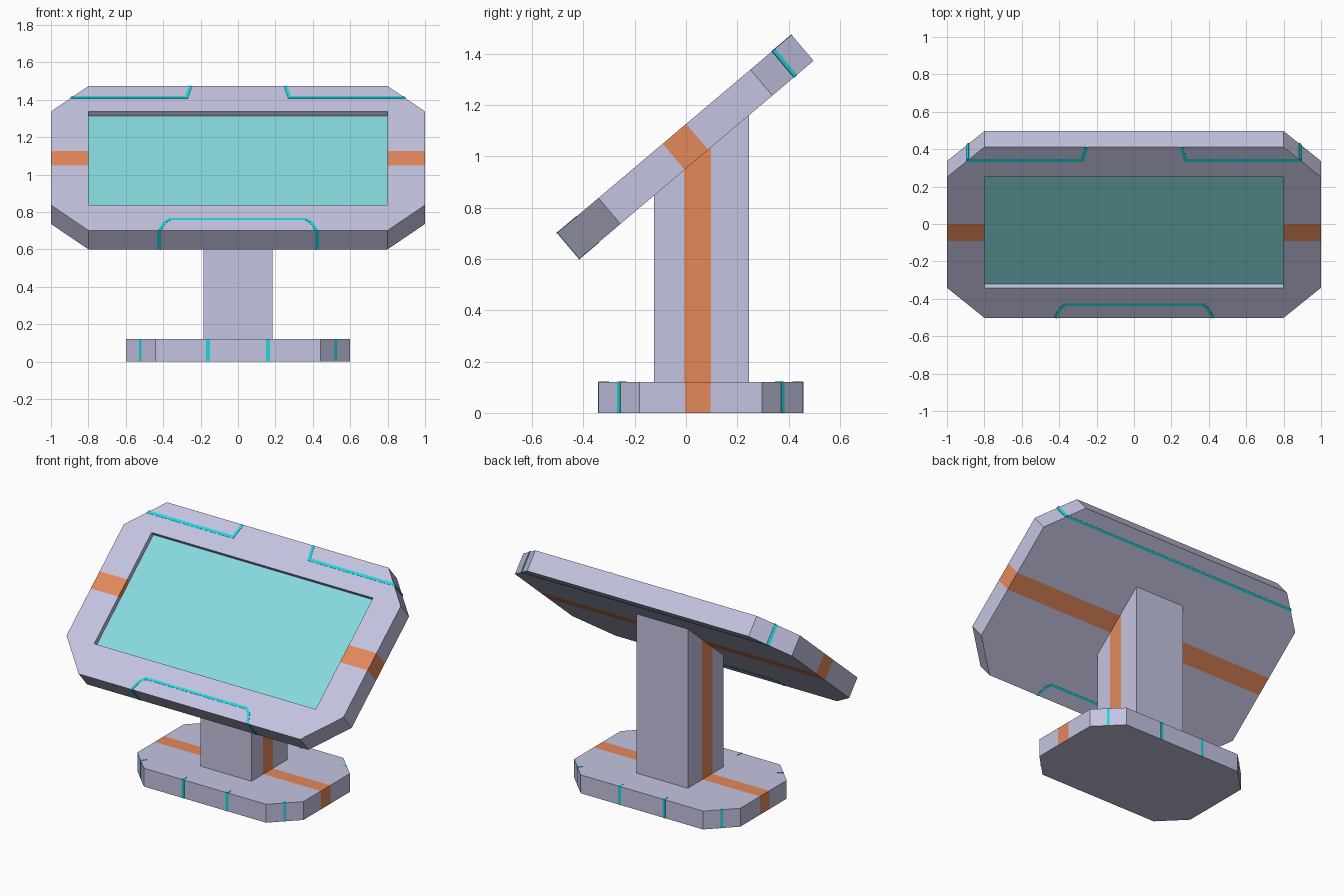
import bpy, bmesh, math
from mathutils import Matrix, Vector

if "Cube" in bpy.data.objects:
    bpy.data.objects.remove(bpy.data.objects["Cube"])


def material(name, rgb):
    m = bpy.data.materials.new(name)
    m.diffuse_color = (*rgb, 1)
    m.use_nodes = True
    m.node_tree.nodes["Principled BSDF"].inputs["Base Color"].default_value = m.diffuse_color
    return m


LAVENDER = material("lavender grey", (0.55, 0.55, 0.75))
ORANGE = material("orange", (0.77, 0.25, 0.105))
CYAN = material("bright cyan", (0.013, 0.68, 0.74))
GLASS = material("pale cyan", (0.24, 0.70, 0.74))


def frame(origin, xa, ya):
    """Matrix whose local z axis is xa cross ya."""
    xa, ya = Vector(xa).normalized(), Vector(ya).normalized()
    m = Matrix((xa, ya, xa.cross(ya))).transposed().to_4x4()
    m.translation = origin
    return m


def prism_mesh(pts, z0, z1, cuts=()):
    """Extrude an outline from z0 to z1, then slice it at (axis, value) cuts."""
    bm = bmesh.new()
    lo = [bm.verts.new((x, y, z0)) for x, y in pts]
    hi = [bm.verts.new((x, y, z1)) for x, y in pts]
    bm.faces.new(lo[::-1])
    bm.faces.new(hi)
    for i in range(len(pts)):
        j = (i + 1) % len(pts)
        bm.faces.new((lo[i], lo[j], hi[j], hi[i]))
    for axis, value in cuts:
        co, no = Vector((0, 0, 0)), Vector((0, 0, 0))
        co[axis], no[axis] = value, 1
        bmesh.ops.bisect_plane(bm, geom=bm.verts[:] + bm.edges[:] + bm.faces[:],
                               dist=1e-5, plane_co=co, plane_no=no)
    return bm


def finish(name, bm, mats, matrix=Matrix(), rule=None):
    bmesh.ops.recalc_face_normals(bm, faces=bm.faces[:])
    if rule:
        for f in bm.faces:
            f.material_index = rule(f.calc_center_median(), f.normal)
    bm.transform(matrix)
    me = bpy.data.meshes.new(name)
    bm.to_mesh(me)
    bm.free()
    for m in mats:
        me.materials.append(m)
    ob = bpy.data.objects.new(name, me)
    bpy.context.collection.objects.link(ob)
    return ob


def octagon(hx, hy, cx, cy, y0=0):
    return [(hx, y0 - hy + cy), (hx, y0 + hy - cy), (hx - cx, y0 + hy), (cx - hx, y0 + hy),
            (-hx, y0 + hy - cy), (-hx, y0 - hy + cy), (cx - hx, y0 - hy), (hx - cx, y0 - hy)]


def ribbon(name, path, width, matrix):
    """Thin painted line following a 2D path on the local xy plane."""
    p = [Vector(q) for q in path]
    left, right = [], []
    for i, q in enumerate(p):
        dirs = [(p[k + 1] - p[k]).normalized() for k in (i - 1, i) if 0 <= k < len(p) - 1]
        t = sum(dirs, Vector((0, 0))).normalized()
        n = Vector((-t.y, t.x)) * (width / 2 / t.dot(dirs[0]))
        left.append(q + n)
        right.append(q - n)
    finish(name, prism_mesh(left + right[::-1], -0.002, 0.002), [CYAN], matrix)


# Tilted display panel, local axes: x, v up the slope, n out of the screen
A = math.radians(40.2)
HV, CV, TH, BAND = 0.5975, 0.21, 0.1325, 0.06
RIM = HV - CV
PANEL = frame((0, -0.045, 1.0875), (1, 0, 0), (0, math.cos(A), math.sin(A)))
bm = prism_mesh(octagon(1, HV, 0.2, CV), -TH, 0,
                [(0, -0.8), (0, 0.8), (1, -RIM), (1, RIM), (1, -BAND), (1, BAND)])

# Recess for the screen
hole = [f for f in bm.faces if f.calc_center_median().z > -1e-4
        and abs(f.calc_center_median().x) < 0.79 and abs(f.calc_center_median().y) < RIM - 0.01]
bmesh.ops.delete(bm, geom=hole, context='FACES')
rim = [e for e in bm.edges if e.is_boundary]
new = bmesh.ops.extrude_edge_only(bm, edges=rim)["geom"]
bmesh.ops.translate(bm, vec=(0, 0, -0.03), verts=[g for g in new if isinstance(g, bmesh.types.BMVert)])
bmesh.ops.edgeloop_fill(bm, edges=[e for e in bm.edges if e.is_boundary])


def panel_rule(c, n):
    if abs(c.z + 0.03) < 1e-4 and abs(n.z) > 0.9:
        return 2
    return 1 if abs(c.y) < BAND - 0.01 else 0


finish("display_panel", bm, [LAVENDER, ORANGE, GLASS], PANEL, panel_rule)

# Painted lines on the panel
V = 0.505
BACK = PANEL @ Matrix.Translation((0, 0, -TH))
low = [(0.42, -HV), (0.395, -0.535), (0.365, -V)]
low = low + [(-x, v) for x, v in low[::-1]]
ribbon("panel_front_lower_line", low, 0.016, PANEL)
ribbon("panel_back_lower_line", low, 0.016, BACK)
ribbon("panel_back_upper_line", [(-0.89, V), (0.89, V)], 0.016, BACK)
for s, side in ((1, "right"), (-1, "left")):
    ribbon("panel_upper_line_" + side, [(s * 0.255, HV), (s * 0.275, V), (s * 0.89, V)], 0.018, PANEL)
    corner = frame((s * 0.8905, V, 0), (0.2 * s, -CV, 0), (0, 0, 1))
    ribbon("panel_corner_line_" + side, [(0, -TH), (0, 0)], 0.02, PANEL @ corner)
    edge = frame((s * 0.423, -HV, 0), (1, 0, 0), (0, 0, 1))
    ribbon("panel_bottom_edge_line_" + side, [(0, -TH), (0, 0)], 0.02, PANEL @ edge)

# Column, a side profile cut to the slope of the panel
slope = lambda y: 0.9864 + (y - 0.0406) * math.tan(A) + 0.005
S0, S1 = -0.007, 0.097
bm = prism_mesh([(-0.125, 0.11), (0.245, 0.11), (0.245, slope(0.245)), (-0.125, slope(-0.125))],
                -0.185, 0.185, [(0, S0), (0, S1)])
finish("column", bm, [LAVENDER, ORANGE], frame((0, 0, 0), (0, 1, 0), (0, 0, 1)),
       lambda c, n: int(abs(n.z) > 0.5 and S0 < c.x < S1))

# Octagonal foot with an orange band over the top and ends
HX, HY, C, Y0, H = 0.6, 0.3975, 0.158, 0.0575, 0.12
bm = prism_mesh(octagon(HX, HY, C, C, Y0), 0, H, [(1, -0.003), (1, 0.095)])
finish("foot", bm, [LAVENDER, ORANGE], Matrix(),
       lambda c, n: int(n.z > -0.5 and -0.003 < c.y < 0.095))

# Painted marks on the foot: a line down each side and a small notch on top
for sx in (1, -1):
    for sy in (1, -1):
        for label, x, y, out, w in (
                ("side", 0.16, HY, (0, sy, 0), 0.02),
                ("corner", HX - C / 2, HY - C / 2, (sx, sy, 0), 0.016)):
            out = Vector(out).normalized()
            across = Vector((0, 0, 1)).cross(out)
            at = Vector((sx * x, Y0 + sy * y, 0))
            name = "foot_%s_mark_%s_%s" % (label, "right" if sx > 0 else "left",
                                           "back" if sy > 0 else "front")
            ribbon(name, [(0, 0), (0, H)], w, frame(at, across, (0, 0, 1)))
            notch = prism_mesh([(-w / 2, 0), (w / 2, 0), (0, -0.04)], -0.002, 0.002)
            finish(name + "_notch", notch, [CYAN], frame(at + Vector((0, 0, H)), -across, out))
